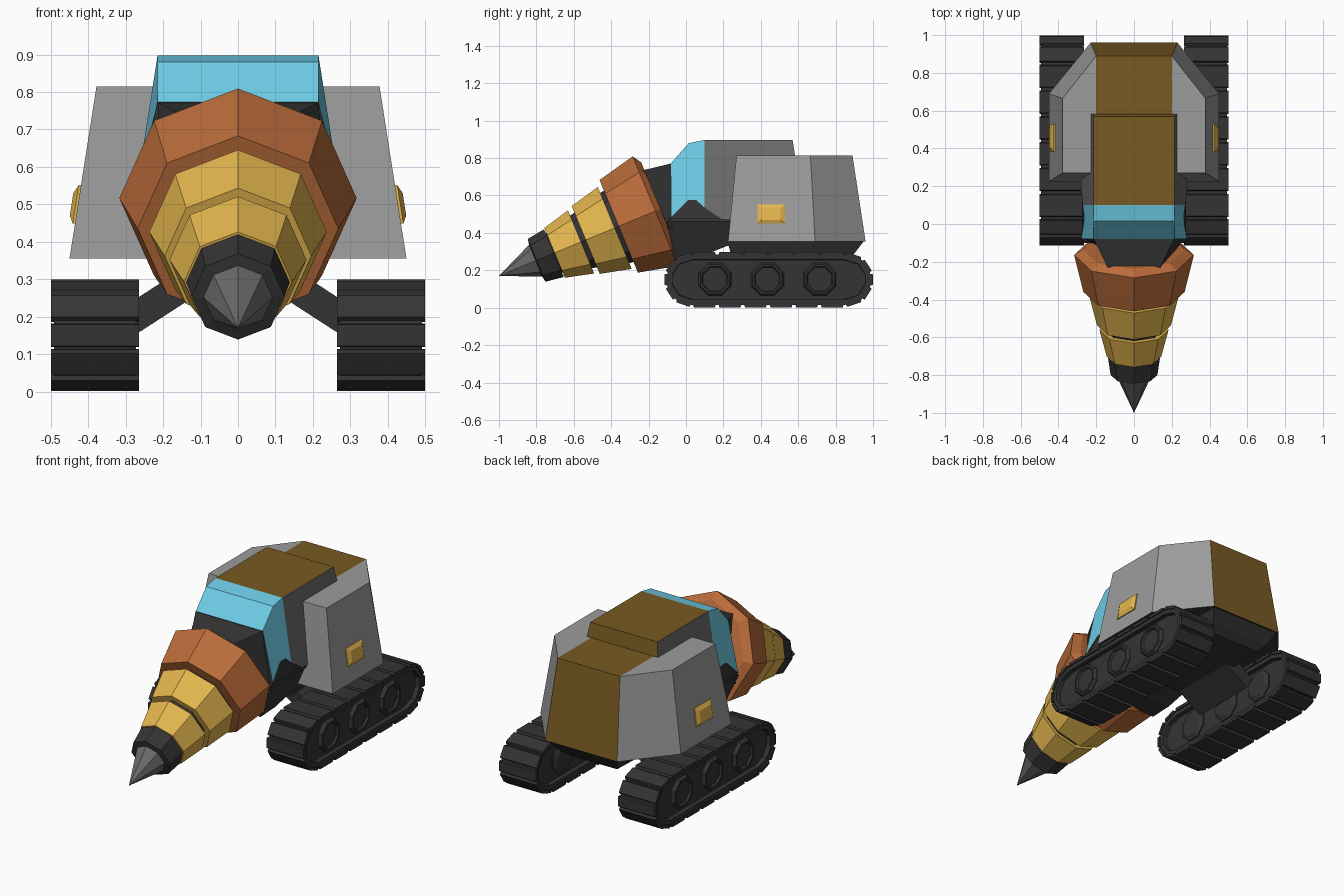
import bpy, bmesh, math
from mathutils import Vector

if "Cube" in bpy.data.objects:
    bpy.data.objects.remove(bpy.data.objects["Cube"])

def material(name, rgb):
    m = bpy.data.materials.new(name)
    m.diffuse_color = [((c / 255 + 0.055) / 1.055) ** 2.4 for c in rgb] + [1]
    m.use_nodes = True
    m.node_tree.nodes["Principled BSDF"].inputs["Base Color"].default_value = m.diffuse_color
    return m

DARK = material("dark_rubber", (52, 52, 52))
GREY = material("light_grey", (156, 156, 156))
MID = material("cabin_grey", (108, 108, 108))
BROWN = material("brown", (121, 90, 34))
GOLD = material("gold", (228, 182, 78))
ORANGE = material("copper", (186, 108, 58))
CYAN = material("window_blue", (110, 204, 230))
STEEL = material("steel", (104, 104, 104))

def finish(name, bm, mats, rule=None, mirror=False):
    bmesh.ops.remove_doubles(bm, verts=bm.verts, dist=0.0005)
    bmesh.ops.recalc_face_normals(bm, faces=bm.faces)
    if rule:
        for f in bm.faces:
            f.material_index = rule(f.normal, f.calc_center_median())
    me = bpy.data.meshes.new(name)
    bm.to_mesh(me)
    bm.free()
    for m in mats:
        me.materials.append(m)
    ob = bpy.data.objects.new(name, me)
    bpy.context.collection.objects.link(ob)
    if mirror:
        ob.modifiers.new("mirror", 'MIRROR')
    return ob

def loft(bm, rings):
    """Join rings of equal point count and cap both ends."""
    vs = [[bm.verts.new(p) for p in r] for r in rings]
    n = len(vs[0])
    for a, b in zip(vs, vs[1:]):
        for i in range(n):
            j = (i + 1) % n
            bm.faces.new((a[i], a[j], b[j], b[i]))
    bm.faces.new(vs[0])
    bm.faces.new(vs[-1])

def solid(name, rings, mats, rule=None, mirror=False):
    bm = bmesh.new()
    loft(bm, rings)
    return finish(name, bm, mats, rule, mirror)

def side_prism(name, profile, width, mats, rule=None):
    """Side profile (y, z) spanning x with a half width depending on y and z."""
    return solid(name, [[(s * width(y, z), y, z) for y, z in profile] for s in (1, -1)], mats, rule)

# ---- drill: eight-sided rings along a tilted axis, (distance from tip, radius)
TILT = math.radians(22.5)
TIP = Vector((0, -1, 0.17))
AXIS = Vector((0, math.cos(TILT), math.sin(TILT)))
UP = Vector((0, -math.sin(TILT), math.cos(TILT)))

def octagon(s, r):
    return [TIP + AXIS * s + UP * (r * math.cos(k * math.pi / 4))
            + Vector((r * math.sin(k * math.pi / 4), 0, 0)) for k in range(8)]

def drill_part(name, profile, mat):
    solid(name, [octagon(s, r) for s, r in profile], [mat])

drill_part("drill_core", [(0.26, 0.1), (0.5, 0.158), (0.68, 0.205), (0.9, 0.22)], DARK)
drill_part("drill_nose_collar", [(0.212, 0.09), (0.218, 0.124), (0.318, 0.138)], DARK)
drill_part("drill_front_ring", [(0.322, 0.144), (0.475, 0.183)], GOLD)
drill_part("drill_middle_ring", [(0.502, 0.196), (0.67, 0.237)], GOLD)
drill_part("drill_rear_ring", [(0.693, 0.268), (0.905, 0.317), (0.935, 0.27)], ORANGE)

# drill tip: a plain eight-sided cone
bm = bmesh.new()
base = [bm.verts.new(p) for p in octagon(0.216, 0.094)]
apex = bm.verts.new(TIP)
for k in range(8):
    bm.faces.new((base[k], base[(k + 1) % 8], apex))
bm.faces.new(base)
finish("drill_tip", bm, [STEEL])

# ---- neck between drill and cabin
solid("drill_neck", [
    [(-0.13, -0.25, 0.73), (0.13, -0.25, 0.73), (0.19, -0.12, 0.42), (-0.19, -0.12, 0.42)],
    [(-0.215, -0.075, 0.772), (0.215, -0.075, 0.772), (0.27, -0.075, 0.42), (-0.27, -0.075, 0.42)]], [DARK])

# ---- cabin and windows share one sloping side wall
def wall(y, z):
    return 0.215 + (0.897 - z) * 0.157

def window_wall(y, z):
    return 0.215 if z > 0.7 else wall(y, z)

side_prism("cabin", [(0.1, 0.897), (0.57, 0.897), (0.585, 0.8), (0.585, 0.475), (0.19, 0.475), (0.1, 0.535)],
           wall, [MID, BROWN], lambda n, c: 1 if abs(n.x) < 0.5 else 0)
side_prism("wraparound_window", [(-0.08, 0.485), (-0.08, 0.773), (0.015, 0.88), (0.1, 0.897),
           (0.1, 0.535), (0.055, 0.575), (0.01, 0.575)], window_wall, [CYAN, DARK],
           lambda n, c: 1 if abs(n.x) < 0.5 and n.z < 0.2 else 0)

# ---- dark lower body under the cabin
side_prism("upper_chassis", [(-0.076, 0.6), (-0.08, 0.46), (0.3, 0.46), (0.3, 0.6)],
           lambda y, z: wall(y, z) - 0.008, [DARK])
side_prism("lower_chassis", [(-0.08, 0.48), (-0.1, 0.46), (-0.06, 0.26), (0.07, 0.27),
           (0.22, 0.33), (0.3, 0.33), (0.3, 0.48)], lambda y, z: 0.275 - (0.48 - z) * 0.4, [DARK])

# ---- armoured rear hull: six-sided plan, tapering upward
def plan(w, front, corner, wb, back, z):
    return [(-w, front, z), (w, front, z), (w, corner, z), (wb, back, z), (-wb, back, z), (-w, corner, z)]

def hull_rule(n, c):
    if n.z < -0.8:
        return 2
    return 1 if abs(c.x) < 0.19 and (n.z > 0.5 or n.y > 0.5) else 0

bm = bmesh.new()
loft(bm, [plan(0.45, 0.225, 0.69, 0.23, 0.96, 0.355), plan(0.378, 0.27, 0.665, 0.2, 0.89, 0.815)])
for x in (-0.2, 0.2):  # cut the roof into a centre strip and two shoulders
    top = [f for f in bm.faces if all(v.co.z > 0.8 for v in f.verts)]
    edges = {e for f in top for e in f.edges}
    verts = {v for f in top for v in f.verts}
    bmesh.ops.bisect_plane(bm, geom=list(top) + list(edges) + list(verts),
                           plane_co=(x, 0, 0), plane_no=(1, 0, 0), dist=0.0002)
finish("rear_hull", bm, [GREY, BROWN, DARK], hull_rule)
solid("hull_underside", [plan(0.225, 0.22, 0.69, 0.224, 0.953, 0.358),
                         plan(0.2, 0.24, 0.65, 0.19, 0.9, 0.29),
                         plan(0.17, 0.25, 0.62, 0.16, 0.86, 0.255)], [DARK])

# ---- gold side lamps following the hull slope
def lamp_ring(out, hy, hz):
    return [(0.4275 + out - 0.157 * b * hz, 0.455 + a * hy, 0.5 + b * hz)
            for a, b in ((-1, -1), (1, -1), (1, 1), (-1, 1))]

solid("side_lamp", [lamp_ring(-0.01, 0.074, 0.051), lamp_ring(0.006, 0.074, 0.051),
                    lamp_ring(0.017, 0.05, 0.03)], [GOLD], mirror=True)

# ---- slanted struts holding the tracks
def strut_end(x, z):
    return [(x + 0.022 * b, y, z + 0.033 * b) for y, b in ((0.25, -1), (0.65, -1), (0.65, 1), (0.25, 1))]

solid("track_strut", [strut_end(0.1, 0.312), strut_end(0.285, 0.192)], [DARK], mirror=True)

# ---- tracks: core with recessed sides
loop = [(-0.1, 0.185), (-0.1, 0.115), (-0.055, 0.045), (0.03, 0.015), (0.85, 0.015), (0.94, 0.045),
        (0.985, 0.115), (0.985, 0.185), (0.94, 0.255), (0.85, 0.285), (0.03, 0.285), (-0.055, 0.255)]
bm = bmesh.new()
loft(bm, [[(x, y, z) for y, z in loop] for x in (0.272, 0.492)])
bmesh.ops.recalc_face_normals(bm, faces=bm.faces)
sides = [f for f in bm.faces if abs(f.normal.x) > 0.9]
bmesh.ops.inset_individual(bm, faces=sides, thickness=0.028, depth=0)
bmesh.ops.inset_individual(bm, faces=sides, thickness=0.002, depth=-0.025)
finish("track_core", bm, [DARK], mirror=True)

# tread pads spaced around the loop
bm = bmesh.new()
for i, p in enumerate(loop):
    a, b = Vector(p), Vector(loop[(i + 1) % len(loop)])
    n = 6 if (b - a).length > 0.5 else 1
    out = Vector((b.y - a.y, a.x - b.x)).normalized() * 0.014
    step = (b - a) / n
    for k in range(n):
        p0, p1 = a + step * (k + 0.05), a + step * (k + 0.95)
        quad = [p0 - out * 0.3, p1 - out * 0.3, p1 + out - step * 0.04, p0 + out + step * 0.04]
        loft(bm, [[(x, q.x, q.y) for q in quad] for x in (0.264, 0.499)])
finish("track_treads", bm, [DARK], mirror=True)

# eight-sided road wheels
bm = bmesh.new()
for cy in (0.155, 0.435, 0.715):
    rings = []
    for x, r in ((0.276, 0.07), (0.29, 0.095), (0.474, 0.095), (0.488, 0.085), (0.488, 0.074), (0.476, 0.068)):
        rings.append([(x, cy + r * math.cos((k + 0.5) * math.pi / 4),
                       0.152 + r * math.sin((k + 0.5) * math.pi / 4)) for k in range(8)])
    loft(bm, rings)
finish("road_wheels", bm, [DARK], mirror=True)
